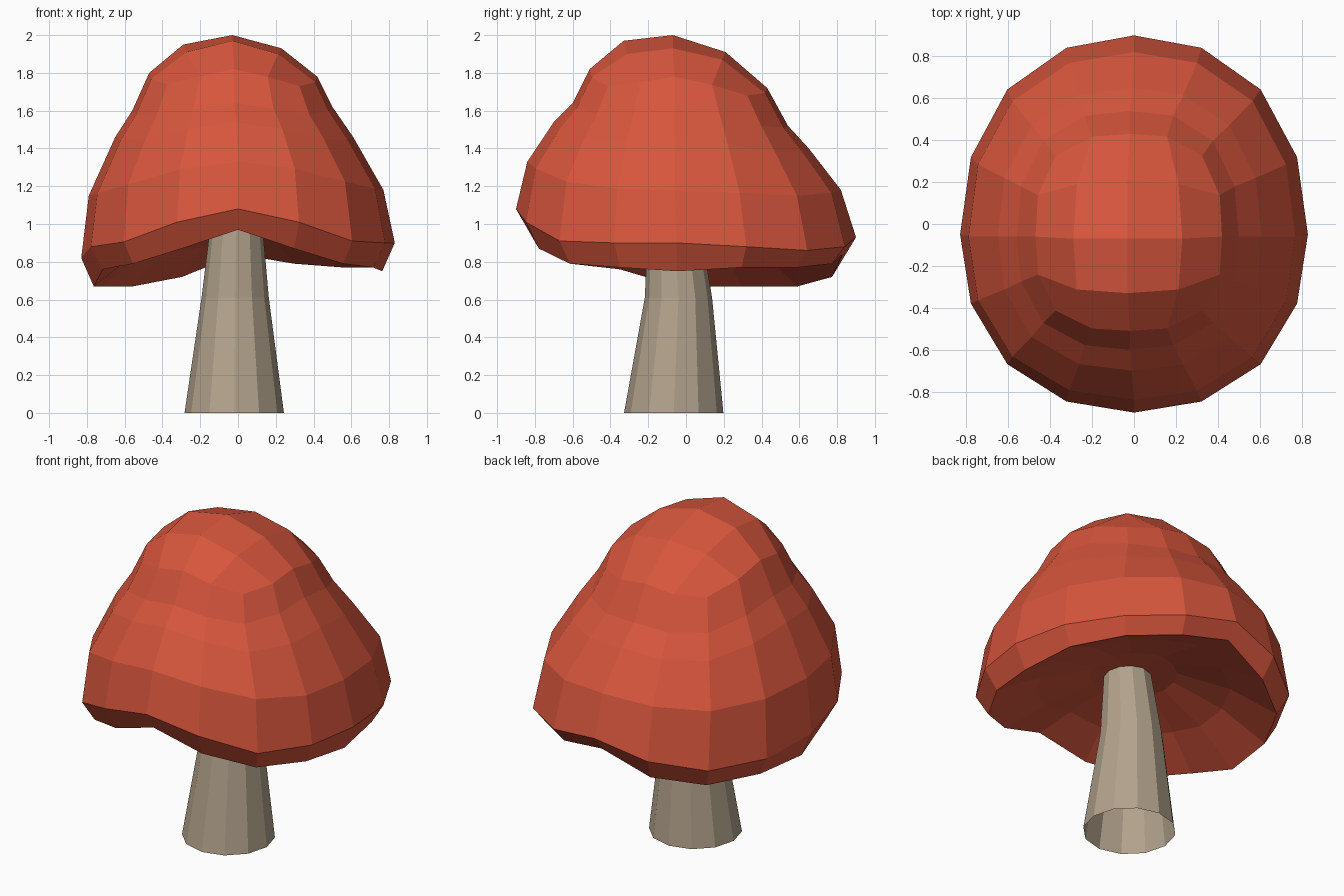
import bpy, bmesh, math

if "Cube" in bpy.data.objects:
    bpy.data.objects.remove(bpy.data.objects["Cube"])

def material(name, col):
    m = bpy.data.materials.new(name)
    m.diffuse_color = (*col, 1)
    m.use_nodes = True
    m.node_tree.nodes["Principled BSDF"].inputs["Base Color"].default_value = m.diffuse_color
    return m

red = material("cap_red", (0.68, 0.092, 0.046))
tan = material("stem_tan", (0.45, 0.365, 0.265))

def finish(bm, name, mat):
    bmesh.ops.recalc_face_normals(bm, faces=bm.faces)
    me = bpy.data.meshes.new(name)
    bm.to_mesh(me)
    bm.free()
    me.materials.append(mat)
    ob = bpy.data.objects.new(name, me)
    bpy.context.collection.objects.link(ob)
    return ob

def bridge(bm, a, b):
    n = len(a)
    for k in range(n):
        bm.faces.new((a[k], a[(k + 1) % n], b[(k + 1) % n], b[k]))

def ring_point(k, n, cx, cy, ext, zs, square, drop):
    """Point on a squarish ring; ext and zs run right, back, left, front."""
    t = 2 * math.pi * k / n
    c, s = math.cos(t), math.sin(t)
    ix, iy = (0 if c >= 0 else 2), (1 if s >= 0 else 3)
    d = math.sin(2 * t) ** 2
    f = 1 + (square - 1) * d
    x = cx + abs(ext[ix] - cx) * c * f
    y = cy + abs(ext[iy] - cy) * s * f
    return x, y, zs[ix] * c * c + zs[iy] * s * s - drop * d

# ---- cap: a subdivided-cube layout, 16 columns around and a 4x4 grid on top
bm = bmesh.new()
rim_z = [.90, .88, .86, .88, .93, .85, .79, .79, .82, .88, .905, 1.01, 1.08, 1.01, .91, .90]
lip_z = [.75, .77, .77, .79, .84, .72, .67, .67, .67, .76, .79, .87, .97, .87, .79, .77]
rim_xy = [ring_point(k, 16, 0, -.05, (.83, .9, -.83, -.9), (0,) * 4, 1.03, 0)[:2] for k in range(16)]
rows = [[bm.verts.new((x, y, z)) for (x, y), z in zip(rim_xy, rim_z)]]
for cx, ext, zs, sq, drop in (
        (-.00, (.77, .82, -.79, -.84), (1.18, 1.18, 1.15, 1.33), 1.04, .03),
        (-.01, (.61, .65, -.65, -.70), (1.46, 1.40, 1.46, 1.54), 1.06, .05),
        (-.02, (.50, .54, -.56, -.60), (1.62, 1.52, 1.60, 1.64), 1.08, .05),
        (-.02, (.42, .43, -.47, -.51), (1.78, 1.72, 1.80, 1.82), 1.11, .07)):
    rows.append([bm.verts.new(ring_point(k, 16, cx, -.06, ext, zs, sq, drop)) for k in range(16)])
for a, b in zip(rows, rows[1:]):
    bridge(bm, a, b)

# crown grid
inner = [bm.verts.new(ring_point(k, 8, -.03, -.07, (.23, .21, -.29, -.33),
                                 (1.93, 1.91, 1.95, 1.97), 1.32, .05)) for k in range(8)]
apex = bm.verts.new((-.03, -.07, 2.0))
outer = rows[-1]
for q in range(4):
    m, c, e = 2 * q, 2 * q + 1, (2 * q + 2) % 8
    k = 4 * q
    bm.faces.new((apex, inner[m], inner[c], inner[e]))
    bm.faces.new((inner[m], outer[k], outer[k + 1], inner[c]))
    bm.faces.new((inner[c], outer[k + 1], outer[k + 2], outer[k + 3]))
    bm.faces.new((inner[c], outer[k + 3], outer[(k + 4) % 16], inner[e]))

# turned-under lip and hollow underside
prev = rows[0]
for scale, rise in ((.92, 0), (.62, .55), (.28, .92)):
    ring = [bm.verts.new((x * scale, y * scale, z + (1.0 - z) * rise))
            for (x, y), z in zip(rim_xy, lip_z)]
    bridge(bm, prev, ring)
    prev = ring
mid = bm.verts.new((0, -.03, 1.0))
for k in range(16):
    bm.faces.new((prev[k], prev[(k + 1) % 16], mid))
finish(bm, "mushroom_cap", red)

# ---- stem: tapering 12-sided tube, open at the foot
bm = bmesh.new()
prev = None
for z, cx, cy, r in ((0, -.02, -.065, .263), (.61, -.015, -.04, .178), (1.02, -.008, -.065, .135)):
    ring = [bm.verts.new((cx + r * math.cos(math.pi * k / 6), cy + r * math.sin(math.pi * k / 6), z))
            for k in range(12)]
    if prev:
        bridge(bm, prev, ring)
    prev = ring
finish(bm, "mushroom_stem", tan)
